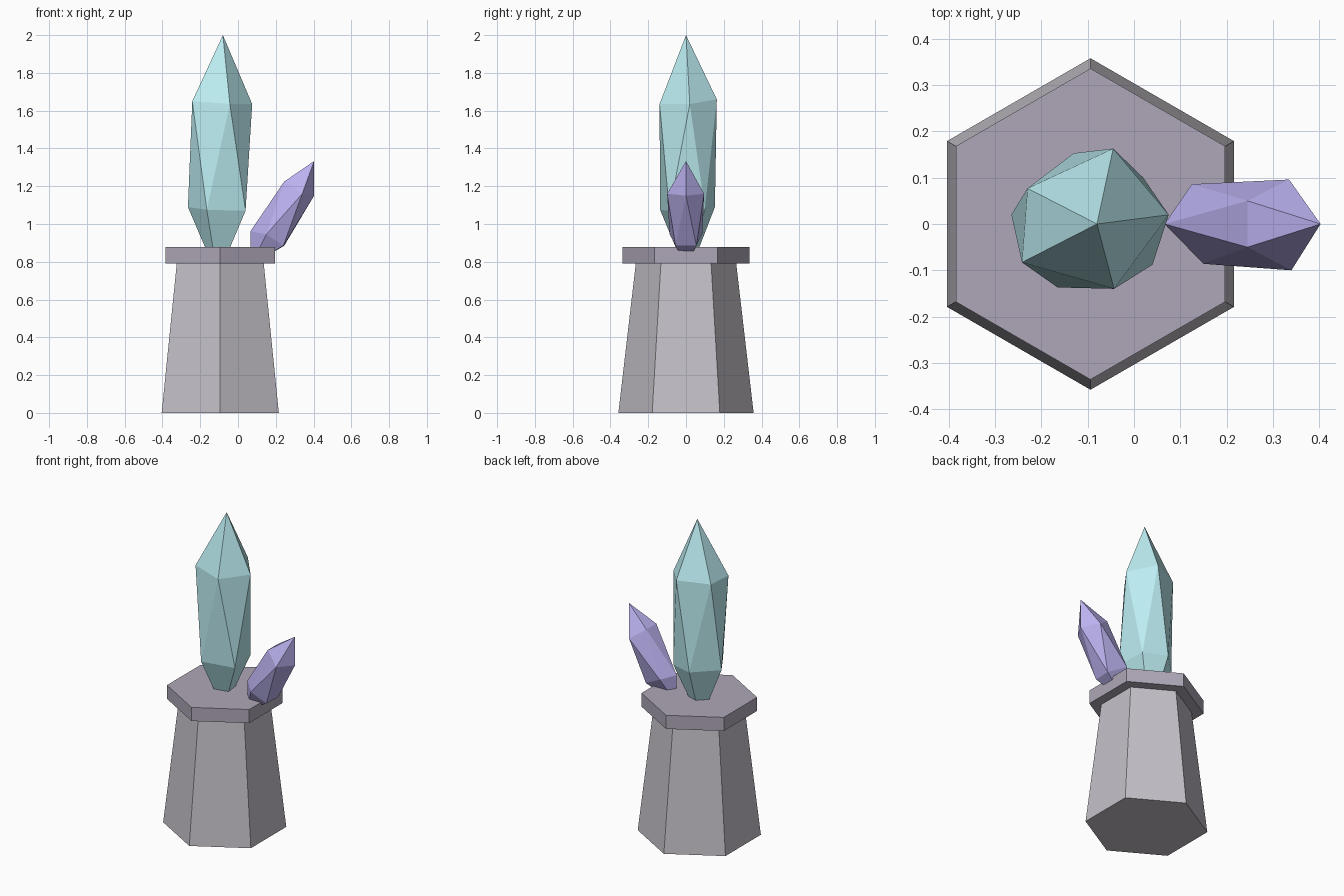
import bpy

if "Cube" in bpy.data.objects:
    bpy.data.objects.remove(bpy.data.objects["Cube"])

def paint(obj, name, rgb):
    mat = bpy.data.materials.get(name) or bpy.data.materials.new(name)
    mat.diffuse_color = (*rgb, 1)
    mat.use_nodes = True
    mat.node_tree.nodes["Principled BSDF"].inputs["Base Color"].default_value = mat.diffuse_color
    obj.data.materials.append(mat)

def hex_block(name, z0, z1, r0, r1, mat, rgb):
    """Six-sided block with corners pointing along y."""
    bpy.ops.mesh.primitive_cone_add(vertices=6, radius1=r0, radius2=r1, depth=z1 - z0,
                                    location=(-0.094, 0, (z0 + z1) / 2))
    obj = bpy.context.object
    obj.name = name
    paint(obj, mat, rgb)

def crystal(name, tip, root, upper, lower, mat, rgb):
    """Stretched icosahedron: two staggered rings of five, counter-clockwise, and two tips."""
    faces = []
    for k in range(5):
        n = (k + 1) % 5
        faces += [(k, n, 10), (k, k + 5, n), (k + 5, n + 5, n), (n + 5, k + 5, 11)]
    mesh = bpy.data.meshes.new(name)
    mesh.from_pydata(upper + lower + [tip, root], [], faces)
    obj = bpy.data.objects.new(name, mesh)
    bpy.context.collection.objects.link(obj)
    paint(obj, mat, rgb)

# Stone pedestal and its cap slab
hex_block("pedestal", 0, 0.79, 0.358, 0.266, "stone", (0.56, 0.53, 0.58))
hex_block("cap_slab", 0.79, 0.877, 0.336, 0.336, "dark_stone", (0.43, 0.39, 0.48))

# Tall upright crystal, root sunk into the slab
crystal("tall_crystal", (-0.08, 0, 2.0), (-0.108, 0.01, 0.72),
        [(0.075, 0.02, 1.635), (-0.045, 0.163, 1.66), (-0.23, 0.077, 1.65),
         (-0.242, -0.083, 1.65), (-0.043, -0.14, 1.635)],
        [(0.02, 0.10, 1.08), (-0.13, 0.153, 1.09), (-0.265, 0.02, 1.09),
         (-0.165, -0.137, 1.075), (0.04, -0.088, 1.07)],
        "teal", (0.50, 0.84, 0.88))

# Small crystal leaning outwards over the slab edge
crystal("leaning_crystal", (0.403, 0, 1.333), (0.066, 0, 0.78),
        [(0.403, 0, 1.15), (0.335, 0.096, 1.16), (0.245, 0.05, 1.225),
         (0.245, -0.05, 1.225), (0.34, -0.10, 1.16)],
        [(0.245, 0.055, 0.885), (0.125, 0.086, 0.95), (0.066, 0, 0.962),
         (0.15, -0.086, 0.945), (0.24, -0.055, 0.885)],
        "violet", (0.49, 0.44, 0.86))
